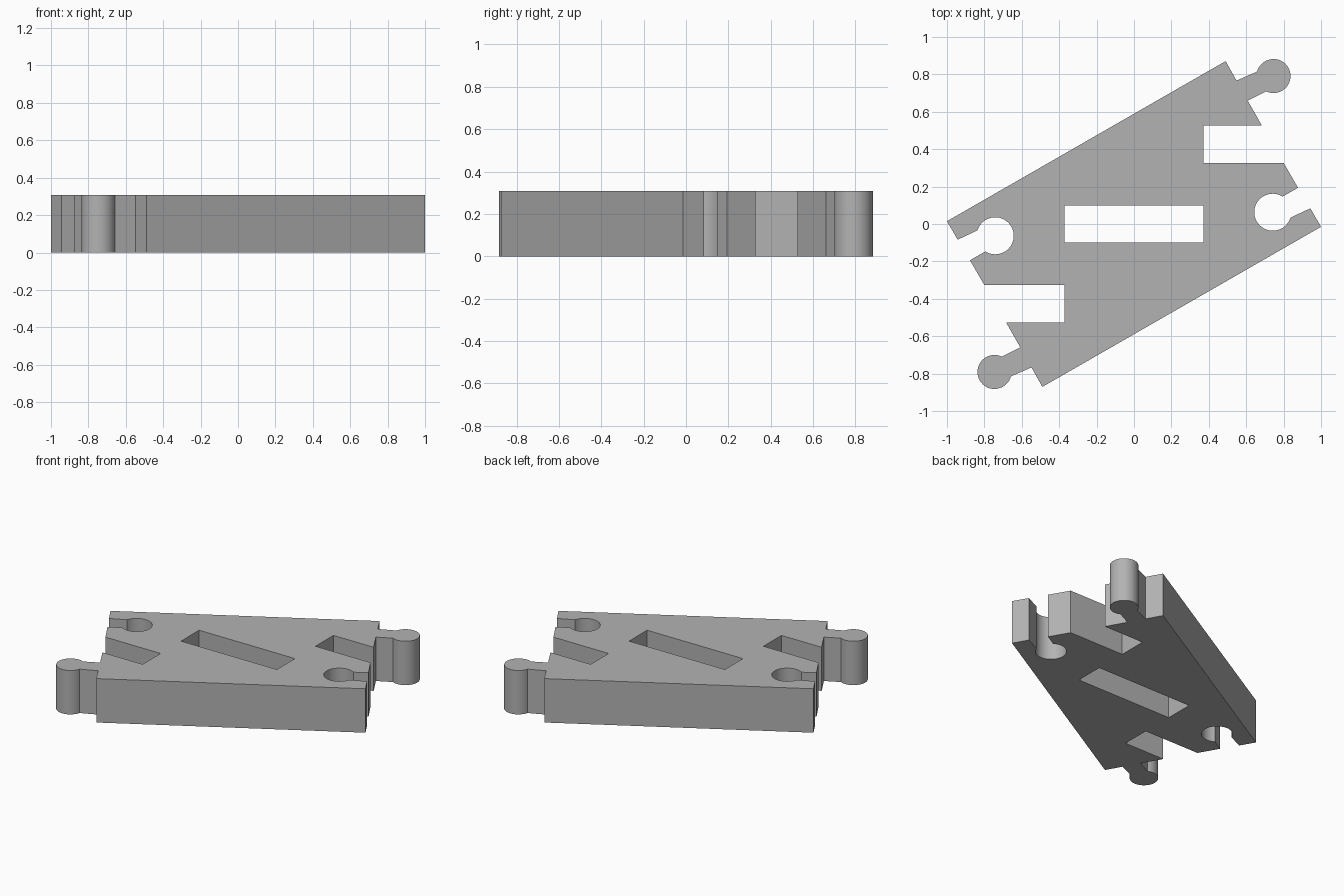
import bpy, bmesh
from math import atan2, cos, sin, tau, radians

cube = bpy.data.objects.get("Cube")
if cube:
    bpy.data.objects.remove(cube, do_unlink=True)

HEIGHT = 0.308


def arc(center, radius, start, end, clockwise, steps=36):
    """Points on a circle from the direction of start to the direction of end."""
    a = atan2(start[1] - center[1], start[0] - center[0])
    b = atan2(end[1] - center[1], end[0] - center[0])
    sweep = -((a - b) % tau) if clockwise else (b - a) % tau
    return [(center[0] + radius * cos(a + sweep * i / steps),
             center[1] + radius * sin(a + sweep * i / steps)) for i in range(steps + 1)]


def half_turn(points):
    return [(-x, -y) for x, y in points]


# One end of the track: socket, slot and peg
socket = arc((0.742, 0.063), 0.099, (0.837, 0.034), (0.797, 0.15), True)
peg = arc((0.746, 0.791), 0.091, (0.706, 0.708), (0.658, 0.815), False)
end_profile = [(1.0, -0.015), (0.943, 0.084), *socket, (0.877, 0.194), (0.8, 0.327),
               (0.372, 0.327), (0.372, 0.526), (0.684, 0.526), (0.608, 0.66),
               *peg, (0.548, 0.767), (0.49, 0.871)]
outline = end_profile + half_turn(end_profile)

# Through slot in the middle
slot_half = [(0.372, -0.1), (0.372, 0.1)]
middle_slot = slot_half + half_turn(slot_half)

# Fill the flat profile and extrude it
bm = bmesh.new()
for loop in (outline, middle_slot):
    verts = [bm.verts.new((x, y, 0)) for x, y in loop]
    for i, v in enumerate(verts):
        bm.edges.new((verts[i - 1], v))
bmesh.ops.triangle_fill(bm, use_beauty=True, edges=bm.edges[:])
extruded = bmesh.ops.extrude_face_region(bm, geom=bm.faces[:], use_keep_orig=True)
top = [g for g in extruded["geom"] if isinstance(g, bmesh.types.BMVert)]
bmesh.ops.translate(bm, verts=top, vec=(0, 0, HEIGHT))
bmesh.ops.recalc_face_normals(bm, faces=bm.faces[:])
mesh = bpy.data.meshes.new("track_crossing")
bm.to_mesh(mesh)
bm.free()

track = bpy.data.objects.new("track_crossing", mesh)
bpy.context.collection.objects.link(track)

# Plain grey material
grey = bpy.data.materials.new("plain_grey")
grey.use_nodes = True
colour = (0.45, 0.45, 0.45, 1)
grey.diffuse_color = colour
grey.node_tree.nodes["Principled BSDF"].inputs["Base Color"].default_value = colour
mesh.materials.append(grey)

# Smooth round walls, sharp corners
bpy.ops.object.select_all(action="DESELECT")
track.select_set(True)
bpy.context.view_layer.objects.active = track
bpy.ops.object.shade_smooth_by_angle(angle=radians(25))
